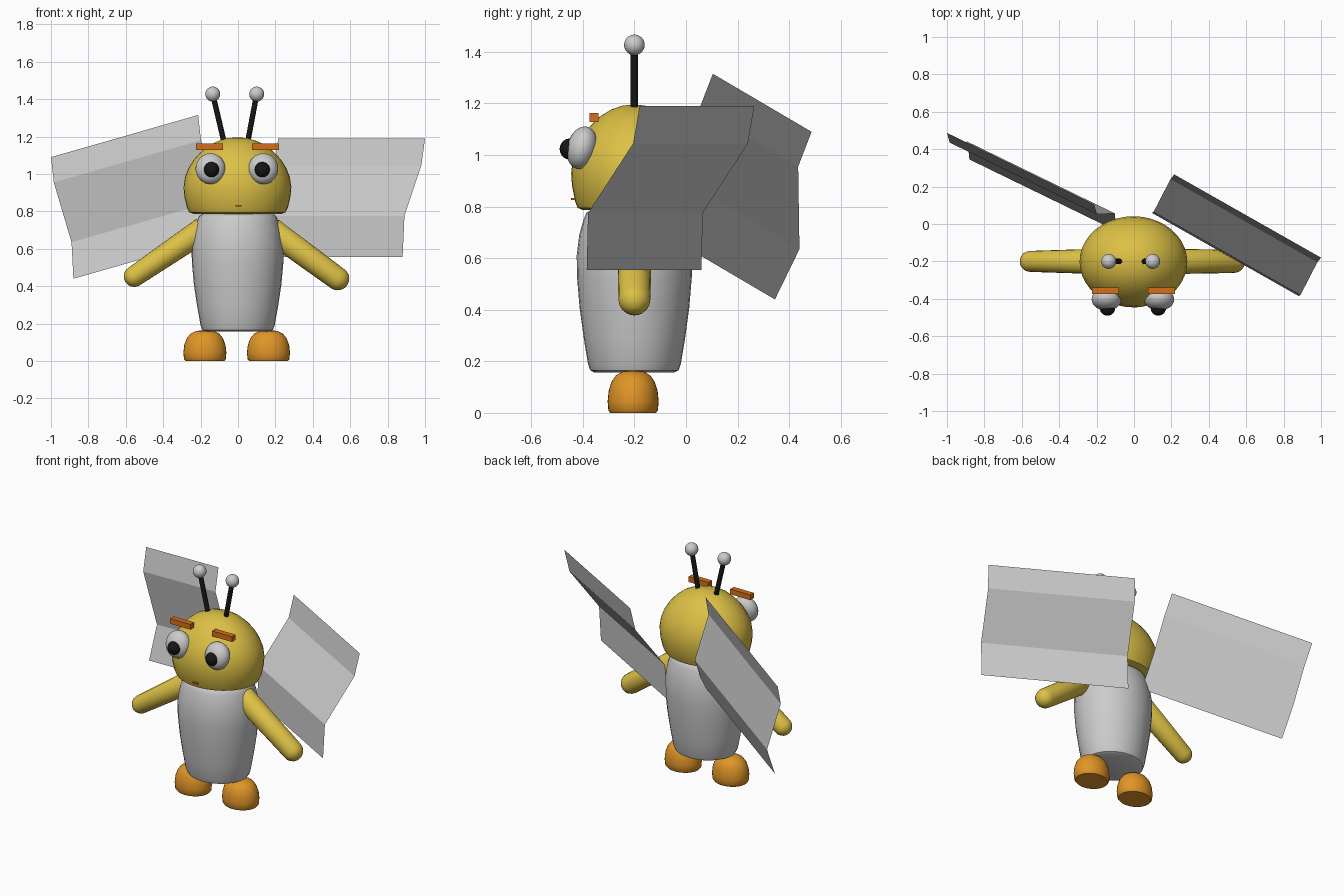
import bpy, bmesh, math
from mathutils import Vector, Matrix

if "Cube" in bpy.data.objects:
    bpy.data.objects.remove(bpy.data.objects["Cube"])


def mat(name, r, g, b):
    m = bpy.data.materials.new(name)
    m.diffuse_color = (r, g, b, 1)
    m.use_nodes = True
    m.node_tree.nodes["Principled BSDF"].inputs["Base Color"].default_value = m.diffuse_color
    return m


YELLOW = mat("yellow", 0.72, 0.53, 0.06)
WHITE = mat("pale grey", 0.6, 0.6, 0.6)
ORANGE = mat("orange", 0.75, 0.30, 0.02)
RUST = mat("dark orange", 0.65, 0.16, 0.01)
BLACK = mat("black", 0.008, 0.008, 0.008)


def finish(bm, name, material, smooth=True, normals=True):
    if normals:
        bmesh.ops.recalc_face_normals(bm, faces=bm.faces)
    me = bpy.data.meshes.new(name)
    bm.to_mesh(me)
    bm.free()
    me.materials.append(material)
    ob = bpy.data.objects.new(name, me)
    bpy.context.collection.objects.link(ob)
    if smooth:
        bpy.ops.object.select_all(action='DESELECT')
        ob.select_set(True)
        bpy.context.view_layer.objects.active = ob
        bpy.ops.object.shade_smooth_by_angle(angle=math.radians(40))
    return ob


def lathe(name, profile, material, matrix, n=32):
    """Closed solid of revolution about local z from (radius, height) points."""
    bm = bmesh.new()
    rings = [[bm.verts.new((r * math.cos(2 * math.pi * i / n),
                            r * math.sin(2 * math.pi * i / n), z)) for i in range(n)]
             for r, z in profile]
    for a, b in zip(rings, rings[1:]):
        for i in range(n):
            j = (i + 1) % n
            bm.faces.new((a[i], a[j], b[j], b[i]))
    bm.faces.new(rings[0][::-1])
    bm.faces.new(rings[-1])
    bm.transform(matrix)
    return finish(bm, name, material)


def place(loc, scale=(1, 1, 1), tilt=0):
    return (Matrix.Translation(loc) @ Matrix.Rotation(tilt, 4, 'X')
            @ Matrix.Diagonal((*scale, 1)))


def ball(name, loc, scale, material, tilt=0):
    bm = bmesh.new()
    bmesh.ops.create_uvsphere(bm, u_segments=24, v_segments=16, radius=1)
    bm.transform(place(loc, scale, tilt))
    return finish(bm, name, material)


def box(name, loc, size, material):
    bm = bmesh.new()
    bmesh.ops.create_cube(bm, size=1)
    bm.transform(place(loc, size))
    return finish(bm, name, material, smooth=False)


def limb(name, p, q, r0, r1, material, rounded):
    """Tapered rod from p to q, with an optional round tip."""
    p, q = Vector(p), Vector(q)
    d = q - p
    length = d.length
    profile = [(r0, 0), (r1, length)]
    if rounded:
        profile = [(r0 * 0.6, -r0 * 0.6), (r0, 0)]
        profile += [(r1 * math.cos(t), length + r1 * math.sin(t))
                    for t in (0, 0.3, 0.6, 0.9, 1.2, 1.5)]
    rot = d.to_track_quat('Z', 'Y').to_matrix().to_4x4()
    return lathe(name, profile, material, Matrix.Translation(p) @ rot, 20)


def wing(name, outer, span):
    """Folded sheet: the outer edge line swept along the span vector."""
    bm = bmesh.new()
    a = [bm.verts.new(p) for p in outer]
    b = [bm.verts.new(Vector(p) + Vector(span)) for p in outer]
    for i in range(len(a) - 1):
        bm.faces.new((a[i], a[i + 1], b[i + 1], b[i]))
    return finish(bm, name, WHITE, smooth=False)


# body and head
lathe("body", [(0.17, 0.157), (0.188, 0.165), (0.198, 0.19), (0.216, 0.29), (0.234, 0.41),
               (0.245, 0.53), (0.246, 0.61), (0.235, 0.69), (0.217, 0.75), (0.205, 0.775),
               (0.19, 0.785)], WHITE, place((-0.002, -0.2, 0), (1, 0.91, 1)))
lathe("head", [(0.235, 0.787), (0.258, 0.795), (0.27, 0.82), (0.284, 0.88), (0.288, 0.93),
               (0.28, 0.985), (0.262, 1.03), (0.234, 1.075), (0.198, 1.115), (0.155, 1.15),
               (0.105, 1.176), (0.055, 1.191), (0.005, 1.196)],
      YELLOW, place((-0.003, -0.202, 0), (1, 0.845, 1)), 40)

# feet
for side, x in (("left", -0.177), ("right", 0.163)):
    lathe(side + "_foot", [(0.9, 0), (0.97, 0.01), (1, 0.045), (0.96, 0.085), (0.85, 0.12),
                           (0.68, 0.145), (0.42, 0.16), (0.02, 0.166)],
          ORANGE, place((x, -0.205, 0), (0.115, 0.099, 1)))

# arms
limb("left_arm", (-0.19, -0.2, 0.7), (-0.555, -0.2, 0.452), 0.068, 0.056, YELLOW, True)
limb("right_arm", (0.18, -0.2, 0.698), (0.533, -0.2, 0.44), 0.068, 0.062, YELLOW, True)

# eyes, pupils, brows
for side, xe, xp, xb in (("left", -0.147, -0.142, -0.152), ("right", 0.135, 0.13, 0.148)):
    ball(side + "_eye", (xe, -0.403, 1.028), (0.08, 0.058, 0.084), WHITE, -0.25)
    ball(side + "_pupil", (xp, -0.45, 1.023), (0.041, 0.04, 0.041), BLACK)
    box(side + "_brow", (xb, -0.357, 1.146), (0.144, 0.036, 0.034), RUST)

# mouth
box("mouth", (0.003, -0.438, 0.83), (0.032, 0.016, 0.008), RUST)

# antennae
for side, x0, x1 in (("left", -0.07, -0.135), ("right", 0.048, 0.1)):
    limb(side + "_antenna", (x0, -0.2, 1.15), (x1, -0.2, 1.427), 0.0145, 0.0145, BLACK, False)
    ball(side + "_antenna_tip", (x1, -0.2, 1.427), (0.04, 0.04, 0.04), WHITE)

# folded wings
wing("right_wing", [(1.0, -0.18, 1.19), (0.98, -0.205, 1.045), (0.89, -0.38, 0.775),
                    (0.88, -0.385, 0.555)], (-0.785, 0.445, 0))
wing("left_wing", [(-1.0, 0.487, 1.09), (-0.985, 0.435, 0.955), (-0.89, 0.44, 0.635),
                   (-0.88, 0.345, 0.44)], (0.787, -0.383, 0.225))
